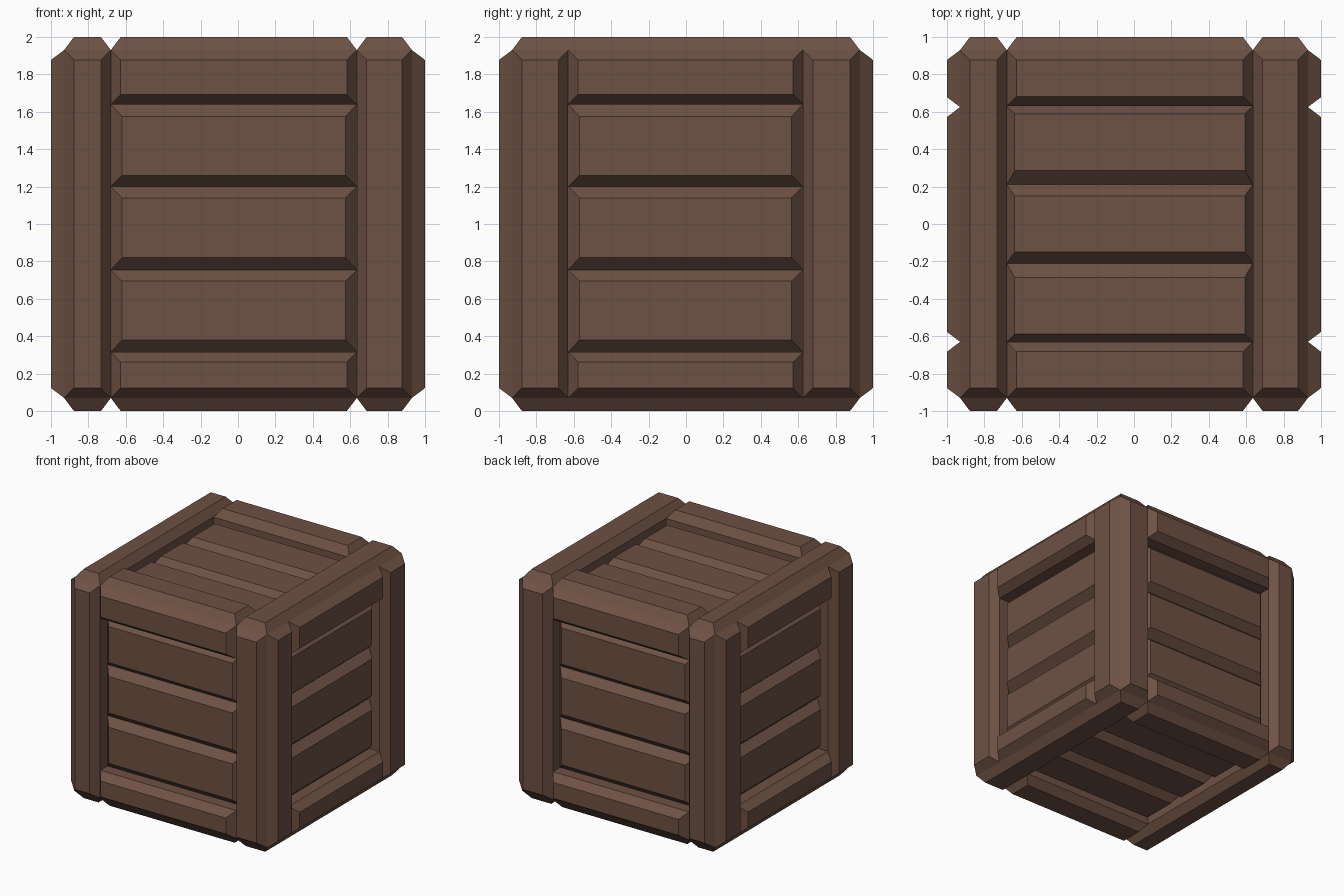
import bpy, bmesh
from mathutils import Vector

if "Cube" in bpy.data.objects:
    bpy.data.objects.remove(bpy.data.objects["Cube"])

wood = bpy.data.materials.new("wood")
wood.diffuse_color = (0.155, 0.083, 0.058, 1)
wood.use_nodes = True
wood.node_tree.nodes["Principled BSDF"].inputs["Base Color"].default_value = wood.diffuse_color

EDGE = 0.93      # half size where frame boards meet
FLOOR = 0.83     # half size at the bottom of the grooves
RISE = 0.07      # how far every board stands out
INSET = 0.053    # chamfer width of the frame boards


def quad(bm, place, points, flip):
    verts = [bm.verts.new(place(*p) + Vector((0, 0, 1))) for p in points]
    bm.faces.new(verts[::-1] if flip else verts)


def ring(rect, d):
    u0, u1, v0, v1 = rect
    return [(u0, v0, d), (u1, v0, d), (u1, v1, d), (u0, v1, d)]


def board(bm, place, flip, outer, inner, d):
    """Raised board: chamfered sides and a flat face."""
    a, b = ring(outer, d), ring(inner, d + RISE)
    for i in range(4):
        j = (i + 1) % 4
        quad(bm, place, [a[i], a[j], b[j], b[i]], flip)
    quad(bm, place, b, flip)


def finish(bm, name):
    bmesh.ops.remove_doubles(bm, verts=bm.verts, dist=0.0005)
    mesh = bpy.data.meshes.new(name)
    bm.to_mesh(mesh)
    bm.free()
    mesh.materials.append(wood)
    bpy.context.collection.objects.link(bpy.data.objects.new(name, mesh))


def crate_face(name, place, flip, opening, slats, end_inset):
    u0, u1, v0, v1 = opening
    # two full-length boards, two rails between them
    bm = bmesh.new()
    for r in ((-EDGE, u0, -EDGE, EDGE), (u1, EDGE, -EDGE, EDGE),
              (u0, u1, -EDGE, v0), (u0, u1, v1, EDGE)):
        inner = (r[0] + INSET, r[1] - INSET, r[2] + INSET, r[3] - INSET)
        board(bm, place, flip, r, inner, EDGE)
    # walls of the recess
    low, high = ring(opening, FLOOR), ring(opening, EDGE)
    for i in range(4):
        j = (i + 1) % 4
        quad(bm, place, [low[j], low[i], high[i], high[j]], flip)
    finish(bm, name + "_frame")
    # recessed slats: base from/to, flat from/to
    bm = bmesh.new()
    for b0, b1, f0, f1 in slats:
        board(bm, place, flip, (u0, u1, b0, b1),
              (u0 + end_inset, u1 - end_inset, f0, f1), FLOOR)
    finish(bm, name + "_slats")


# slat layouts across the face (measured from the crate centre)
wall_slats = [(0.20, 0.64, 0.26, 0.575),
              (-0.245, 0.20, -0.18, 0.14),
              (-0.685, -0.245, -0.62, -0.305)]
lid_slats = [(0.21, 0.63, 0.285, 0.588),
             (-0.21, 0.21, -0.15, 0.15),
             (-0.63, -0.21, -0.285, -0.588)]
lid_slats[2] = (-0.63, -0.21, -0.588, -0.285)

front_open = (-0.68, 0.635, -0.685, 0.64)
side_open = (-0.63, 0.625, -0.685, 0.64)
lid_open = (-0.68, 0.635, -0.63, 0.63)

# front/back, right/left and top/bottom are mirrored pairs
for sign, names in ((1, ("front", "right", "top")), (-1, ("back", "left", "bottom"))):
    flip = sign < 0
    crate_face(names[0], lambda u, v, d: Vector((u, -d * sign, v)), flip,
               front_open, wall_slats, 0.06)
    crate_face(names[1], lambda u, v, d: Vector((d * sign, u, v)), flip,
               side_open, wall_slats, 0.06)
    crate_face(names[2], lambda u, v, d: Vector((u, v, d * sign)), flip,
               lid_open, lid_slats, 0.042)
